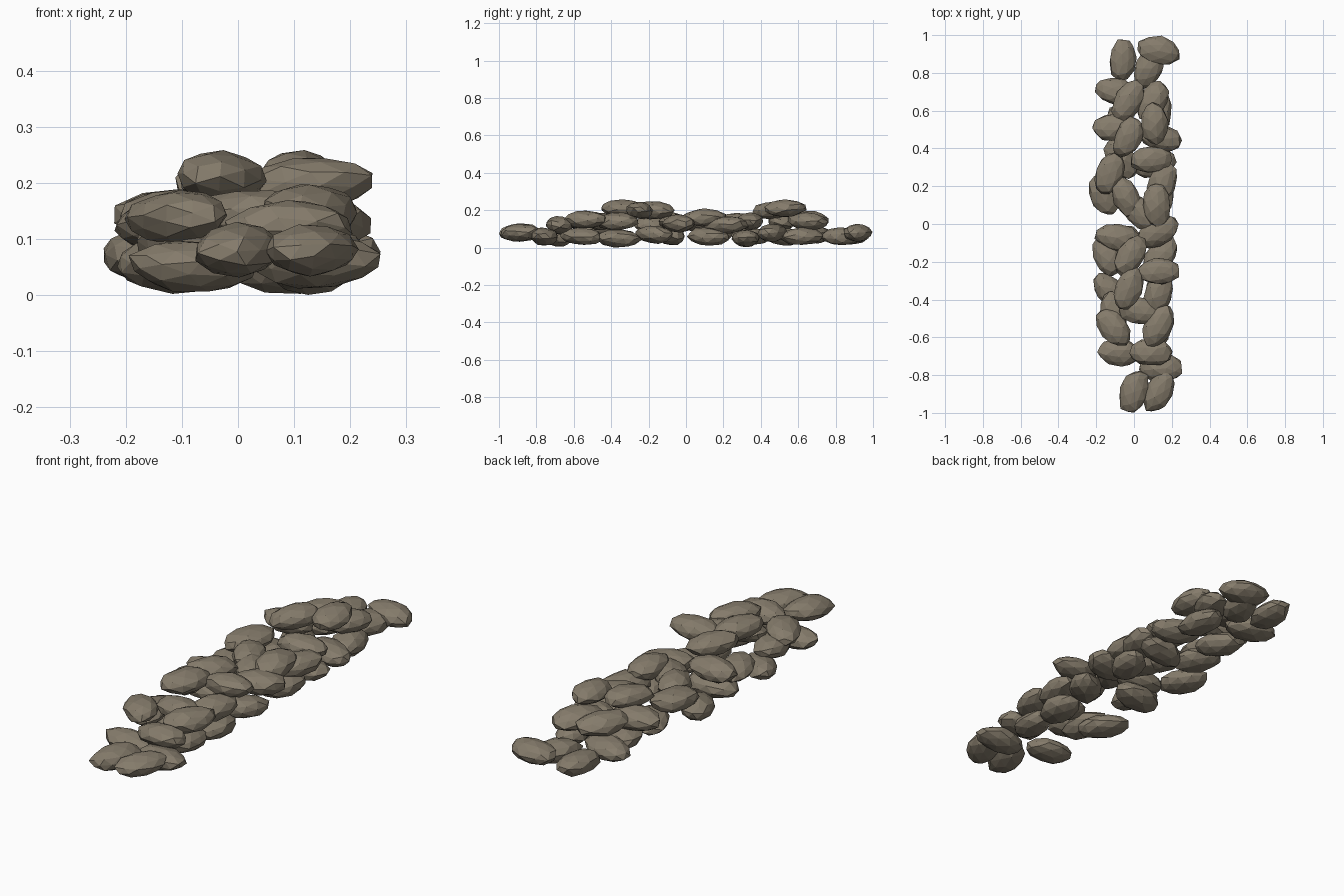
import bpy
import bmesh
import math
import random
from mathutils import Matrix, Vector

random.seed(7)

default_cube = bpy.data.objects.get("Cube")
if default_cube:
    bpy.data.objects.remove(default_cube, do_unlink=True)

# One warm grey-brown stone colour for the whole wall
STONE_COLOUR = (0.235, 0.2, 0.148, 1)
stone_material = bpy.data.materials.new("warm grey stone")
stone_material.use_nodes = True
stone_material.diffuse_color = STONE_COLOUR
shader = stone_material.node_tree.nodes["Principled BSDF"]
shader.inputs["Base Color"].default_value = STONE_COLOUR
shader.inputs["Roughness"].default_value = 0.9

# Courses of stones: centre x, y and z in hundredths, then heading in degrees
ground_course = [
    (-6, 87, 6, 85), (8, 83, 6, 65), (-9, 70, 7, -15), (13, 62, 6, 100),
    (-6, 52, 6, 115), (14, 46, 8, -20), (-7, 35, 6, 120), (11, 32, 5, 15),
    (-16, 15, 7, 120), (13, 12, 6, 65), (-8, -8, 6, 10), (14, -17, 7, 50),
    (13, -36, 5, 85), (-12, -36, 5, -45), (12, -56, 6, 75),
    (-8, -68, 5, -5), (14, -76, 6, 0),
]
end_course = [
    (13, 92, 8, -12), (0, -89, 8, 72), (13, -89, 8, 63),
]
middle_course = [
    (-3, 65, 15, 62), (10, 65, 14, 62), (-10, 51, 14, 0), (9, 34, 14, 5),
    (-13, 27, 14, 68), (-4, 14, 14, 115), (15, 22, 12, 72),
    (12, 10, 16, 92), (3, 6, 13, -45), (13, -4, 13, 30),
    (-9, -7, 14, -8), (-14, -17, 12, 110), (13, -37, 14, 72),
    (3, -46, 14, -10), (-11, -47, 10, 100), (-11, -55, 14, -52),
    (13, -54, 15, 62), (9, -68, 12, 0),
]
upper_course = [
    (-3, 46, 20, 65), (11, 53, 21, 95), (-2, -17, 20, 60),
    (13, -25, 20, 0), (-3, -34, 21, 68),
]


def make_stone(name, location, heading):
    """A faceted, flattened boulder with slightly chipped corners."""
    mesh = bpy.data.meshes.new(name)
    bm = bmesh.new()
    bmesh.ops.create_icosphere(bm, subdivisions=2, radius=1)

    # Vary each stone's facets, then stretch it to a cobble shape
    spin = Matrix.Rotation(random.uniform(0, math.tau), 4, "X")
    bmesh.ops.transform(bm, matrix=spin, verts=bm.verts)
    half_size = Vector((0.119, 0.074, 0.048)) * random.uniform(0.98, 1.03)
    for vert in bm.verts:
        vert.co *= random.uniform(0.92, 1.05)
        vert.co = Vector(a * b for a, b in zip(vert.co, half_size))

    # Lay the stone in place with a little tilt
    turn = Matrix.Rotation(math.radians(heading), 4, "Z")
    pitch = Matrix.Rotation(random.uniform(-0.06, 0.06), 4, "Y")
    roll = Matrix.Rotation(random.uniform(-0.1, 0.1), 4, "X")
    place = Matrix.Translation(location)
    bmesh.ops.transform(bm, matrix=place @ turn @ pitch @ roll, verts=bm.verts)

    bm.to_mesh(mesh)
    bm.free()
    mesh.materials.append(stone_material)
    stone = bpy.data.objects.new(name, mesh)
    bpy.context.collection.objects.link(stone)


# Stack the courses from the ground upwards
courses = {
    "ground_stone": ground_course,
    "end_stone": end_course,
    "middle_stone": middle_course,
    "upper_stone": upper_course,
}
for label, course in courses.items():
    for number, (x, y, z, heading) in enumerate(course, start=1):
        make_stone(f"{label}_{number}", Vector((x, y, z)) / 100, heading)
